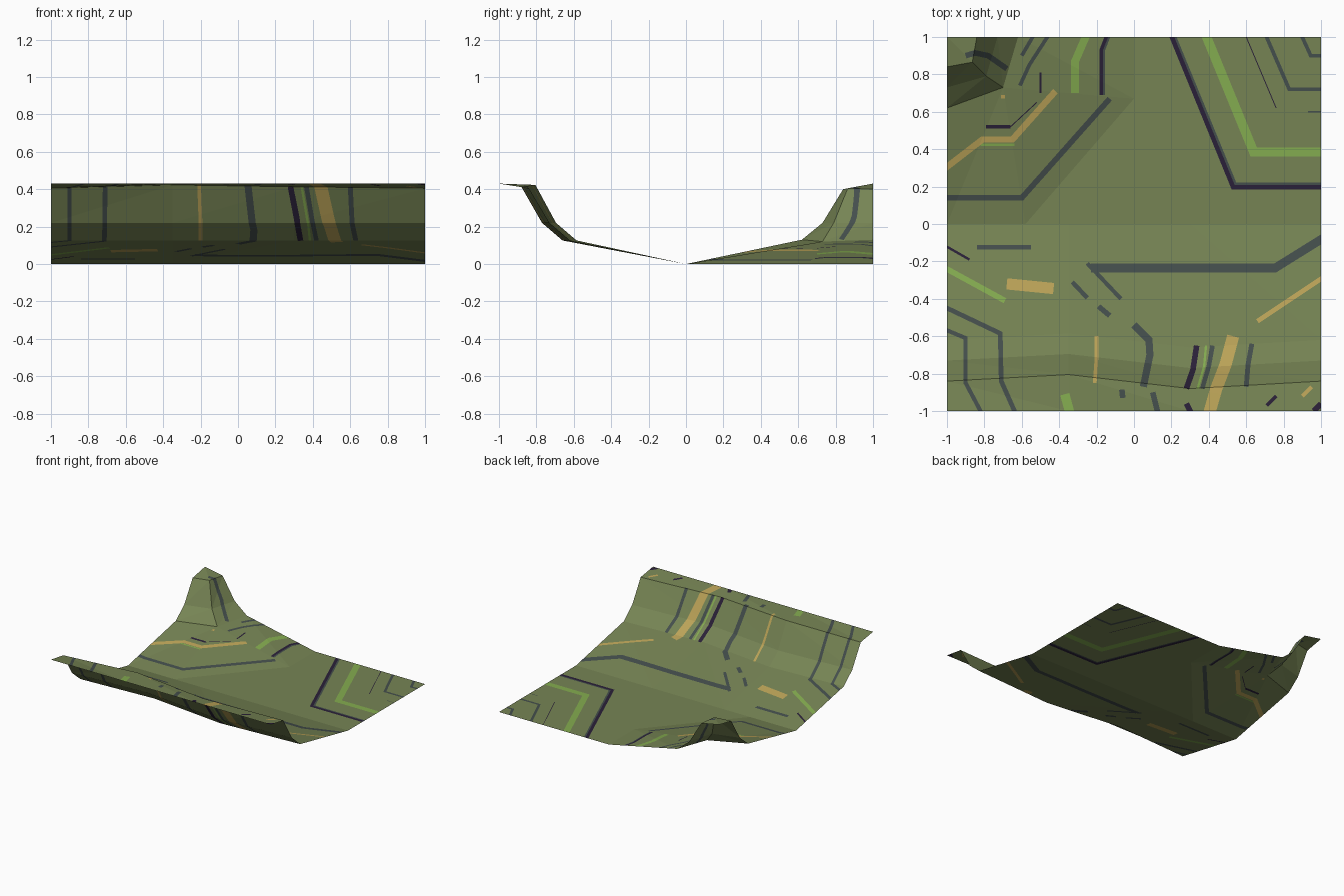
import bpy
from mathutils import Vector
from mathutils.geometry import delaunay_2d_cdt

if "Cube" in bpy.data.objects:
    bpy.data.objects.remove(bpy.data.objects["Cube"])


def material(name, r, g, b):
    lin = [((c / 255 + 0.055) / 1.055) ** 2.4 for c in (r, g, b)]
    m = bpy.data.materials.new(name)
    m.diffuse_color = (*lin, 1)
    m.use_nodes = True
    m.node_tree.nodes["Principled BSDF"].inputs["Base Color"].default_value = m.diffuse_color
    return m


OLIVE, SLATE, GREEN, TAN, PURPLE = range(5)
materials = [material("olive", 118, 132, 84), material("slate", 68, 78, 76),
             material("leaf green", 132, 172, 80), material("tan", 188, 164, 88),
             material("dark purple", 42, 32, 56)]

# ---- terrain shape: triangles between rows of points ----
terrain = []


def bridge(rows):
    """Fill triangles between successive rows of 3D points."""
    for a, b in zip(rows, rows[1:]):
        for i in range(len(a) - 1):
            for tri in ((a[i], a[i + 1], b[i + 1]), (a[i], b[i + 1], b[i])):
                if len(set(tri)) == 3:
                    terrain.append([Vector(p) for p in tri])


# front bank: wavy rows that climb to a flat lip
xs = (-1, -0.35, 0.3, 1)
wave = (0, 0.035, -0.04, 0)


def bank_row(y, z, amount, rise=(0, 0, 0, 0)):
    return [(x, y + w * amount, z + r) for x, w, r in zip(xs, wave, rise)]


bridge([bank_row(0, 0, 0), bank_row(-0.62, 0.126, 1), bank_row(-0.73, 0.22, 1),
        bank_row(-0.84, 0.405, 1, (0, 0.018, 0.008, 0)), bank_row(-1, 0.43, 0)])

# back left corner: rings climbing to the corner peak
foot, mid, crest = (-0.7, 0.73, 0.12), (-0.79, 0.79, 0.22), (-0.865, 0.865, 0.405)
peak = (-1, 1, 0.43)
bridge([[(-1, 0, 0), (-0.58, 0, 0), (0, 0.67, 0), (0, 1, 0)],
        [(-1, 0.62, 0.13), foot, foot, (-0.62, 1, 0.13)],
        [(-1, 0.73, 0.22), mid, mid, (-0.73, 1, 0.22)],
        [(-1, 0.84, 0.40), crest, crest, (-0.84, 1, 0.40)],
        [peak] * 4])

# ---- painted strokes: (colour, width, points), later ones lie on top ----
corner_strokes = [
    (SLATE, .03, (-1.02, .14), (-.6, .14), (-.13, .67)),
    (GREEN, .012, (-.82, .424), (-.64, .424)),
    (TAN, .034, (-1.02, .29), (-.81, .452), (-.65, .452), (-.42, .71)),
    (PURPLE, .018, (-.79, .52), (-.66, .52)),
    (PURPLE, .005, (-.66, .52), (-.52, .65)),
    (TAN, .02, (-.71, .68), (-.69, .68)),
    (GREEN, .042, (-.25, 1.02), (-.315, .87), (-.315, .7)),
    (SLATE, .03, (-.135, 1.02), (-.17, .93), (-.17, .69)),
    (PURPLE, .018, (-.14, 1.02), (-.175, .93), (-.175, .69)),
    (SLATE, .02, (-.45, 1.02), (-.56, .85), (-.61, .74)),
    (SLATE, .02, (-.53, 1.02), (-.6, .9)),
    (PURPLE, .01, (-.5, .81), (-.5, .7)),
    (SLATE, .03, (-.9, .9), (-.85, .915), (-.78, .9), (-.68, .83)),
]
floor_strokes = [
    (SLATE, .036, (.2, 1.02), (.535, .203), (1.02, .203)),
    (PURPLE, .024, (.194, 1.02), (.53, .197), (1.02, .197)),
    (GREEN, .05, (.38, 1.02), (.64, .385), (1.02, .385)),
    (PURPLE, .005, (.6, 1.0), (.76, .62)),
    (SLATE, .02, (.7, 1.02), (.83, .72), (1.02, .72)),
    (SLATE, .02, (.89, 1.02), (.945, .9), (1.02, .9)),
    (SLATE, .006, (.93, .6), (1.02, .6)),
    (SLATE, .025, (-.84, -.125), (-.55, -.125)),
    (PURPLE, .013, (-1.02, -.11), (-.88, -.19)),
    (GREEN, .03, (-1.02, -.23), (-.69, -.41)),
    (TAN, .06, (-.68, -.32), (-.56, -.332), (-.43, -.345)),
    (SLATE, .024, (-.33, -.31), (-.25, -.395)),
    (SLATE, .028, (-.19, -.44), (-.13, -.49)),
    (SLATE, .022, (-.25, -.21), (-.07, -.4)),
    (SLATE, .046, (1.02, -.07), (.755, -.235), (-.23, -.235)),
    (TAN, .025, (1.02, -.28), (.66, -.52)),
]
bank_strokes = [
    (SLATE, .025, (-1.02, -.44), (-.715, -.585), (-.71, -.84), (-.63, -1.02)),
    (SLATE, .022, (-1.02, -.56), (-.9, -.61), (-.9, -.85), (-.81, -1.02)),
    (TAN, .02, (-.2, -.6), (-.2, -.71), (-.21, -.85)),
    (SLATE, .038, (0, -.54), (.08, -.62), (.085, -.7), (.05, -.87)),
    (SLATE, .03, (.1, -.9), (.13, -1.02)),
    (PURPLE, .03, (.335, -.65), (.315, -.78), (.28, -.88)),
    (GREEN, .012, (.385, -.65), (.375, -.76), (.34, -.88)),
    (SLATE, .024, (.42, -.65), (.4, -.76), (.365, -.88)),
    (TAN, .065, (.53, -.6), (.49, -.75), (.44, -.88), (.4, -1.02)),
    (SLATE, .026, (.63, -.64), (.61, -.75), (.6, -.87)),
    (GREEN, .05, (-.37, -.91), (-.34, -1.02)),
    (SLATE, .03, (-.065, -.885), (-.06, -.93)),
    (PURPLE, .03, (.28, -.96), (.31, -1.02)),
    (PURPLE, .02, (.76, -.92), (.71, -.97)),
    (TAN, .02, (.95, -.87), (.9, -.92)),
    (PURPLE, .03, (1.0, -.96), (.96, -1.0)),
]

# ---- cut the stroke outlines into the terrain ----
pts, edges, quads, quad_colour = [], [], [], []
for tri in terrain:
    n = len(pts)
    pts += [p.to_2d() for p in tri]
    edges += [(n, n + 1), (n + 1, n + 2), (n + 2, n)]
n = len(pts)                                       # flat floor outline
pts += [Vector(p) for p in ((1, 0), (1, 1), (0, 1))]
edges += [(n, n + 1), (n + 1, n + 2)]

for colour, width, *path in corner_strokes + floor_strokes + bank_strokes:
    path = [Vector(p) for p in path]
    dirs = [(b - a).normalized() for a, b in zip(path, path[1:])]
    n = len(pts)
    for i, p in enumerate(path):                   # mitred left and right points
        d0, d1 = dirs[max(i - 1, 0)], dirs[min(i, len(dirs) - 1)]
        d = (d0 + d1).normalized()
        side = Vector((-d.y, d.x)) * (width / 2 / max(d.dot(d1), 0.5))
        pts += [p - side, p + side]
    for i in range(len(dirs)):
        k = n + 2 * i
        quads.append((k, k + 2, k + 3, k + 1))
        quad_colour.append(colour)

verts, _, faces, _, _, origin = delaunay_2d_cdt(pts, edges, quads, 0, 1e-5, True)


def height(p):
    """Terrain height at a plan position; the floor elsewhere is flat."""
    for a, b, c in terrain:
        det = (b.y - c.y) * (a.x - c.x) + (c.x - b.x) * (a.y - c.y)
        if abs(det) < 1e-9:
            continue
        u = ((b.y - c.y) * (p.x - c.x) + (c.x - b.x) * (p.y - c.y)) / det
        v = ((c.y - a.y) * (p.x - c.x) + (a.x - c.x) * (p.y - c.y)) / det
        if min(u, v, 1 - u - v) > -1e-4:
            return max(0, u * a.z + v * b.z + (1 - u - v) * c.z)
    return 0.0


kept, slots = [], []
for f, o in zip(faces, origin):
    mid_pt = sum((verts[i] for i in f), Vector((0, 0))) / len(f)
    if max(abs(mid_pt.x), abs(mid_pt.y)) < 1:
        kept.append(f)
        slots.append(quad_colour[max(o)] if o else OLIVE)
used = sorted({i for f in kept for i in f})
remap = {old: new for new, old in enumerate(used)}

# ---- terrain tile object ----
mesh = bpy.data.meshes.new("terrain_tile")
mesh.from_pydata([(verts[i].x, verts[i].y, height(verts[i])) for i in used], [],
                 [[remap[i] for i in f] for f in kept])
for m in materials:
    mesh.materials.append(m)
mesh.polygons.foreach_set("material_index", slots)
mesh.update()
tile = bpy.data.objects.new("terrain_tile", mesh)
bpy.context.collection.objects.link(tile)
